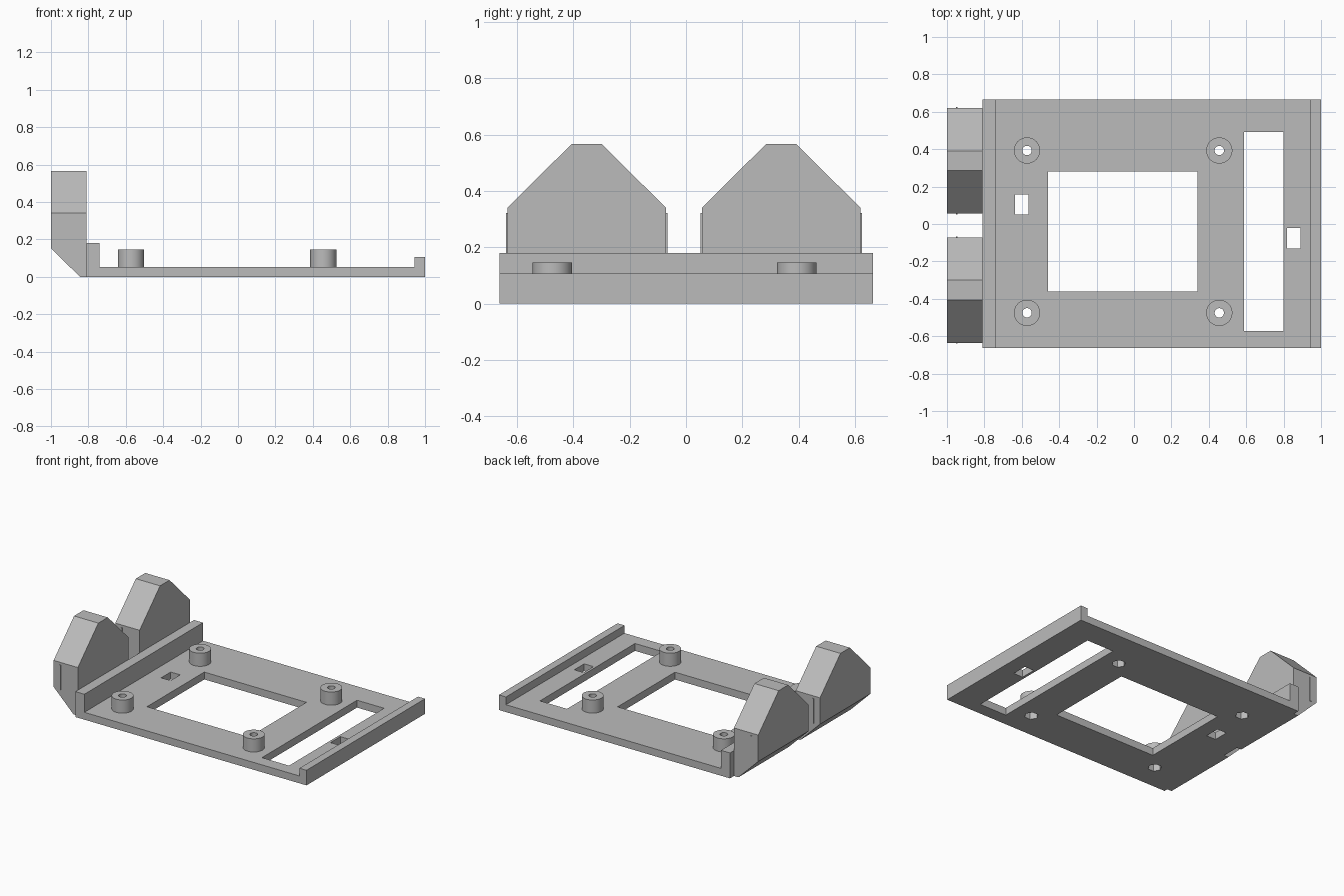
import bpy, bmesh, math
from mathutils import Vector, Matrix

if "Cube" in bpy.data.objects:
    bpy.data.objects.remove(bpy.data.objects["Cube"])

grey = bpy.data.materials.new("grey plastic")
grey.diffuse_color = (0.5, 0.5, 0.5, 1)
grey.use_nodes = True
grey.node_tree.nodes["Principled BSDF"].inputs["Base Color"].default_value = grey.diffuse_color


def finish(name, bm):
    bmesh.ops.recalc_face_normals(bm, faces=bm.faces)
    me = bpy.data.meshes.new(name)
    bm.to_mesh(me)
    bm.free()
    me.materials.append(grey)
    ob = bpy.data.objects.new(name, me)
    bpy.context.collection.objects.link(ob)
    return ob


def prism(points, offset):
    """Extrude a closed outline of 3D points along an offset."""
    bm = bmesh.new()
    face = bm.faces.new([bm.verts.new(p) for p in points])
    new = bmesh.ops.extrude_face_region(bm, geom=[face])["geom"]
    bmesh.ops.translate(bm, vec=offset, verts=[v for v in new if isinstance(v, bmesh.types.BMVert)])
    return bm


def box(x0, x1, y0, y1, z0, z1):
    return prism([(x0, y0, z0), (x1, y0, z0), (x1, y1, z0), (x0, y1, z0)], (0, 0, z1 - z0))


def cut(target, cutter):
    cutter.hide_render = True
    cutter.hide_set(True)
    mod = target.modifiers.new("cut", 'BOOLEAN')
    mod.operation = 'DIFFERENCE'
    mod.solver = 'EXACT'
    mod.object = cutter


# Base tray: flat plate with a tall lip on the left and a low lip on the right
Y0, Y1 = -0.662, 0.665
outline = [(-0.81, 0), (1, 0), (1, 0.107), (0.945, 0.107), (0.945, 0.052),
           (-0.74, 0.052), (-0.74, 0.18), (-0.81, 0.18)]
tray = finish("base_tray", prism([(x, Y0, z) for x, z in outline], (0, Y1 - Y0, 0)))

# Rectangular openings
for name, r in {"main_window": (-0.46, 0.34, -0.362, 0.28),
                "long_slot": (0.588, 0.80, -0.572, 0.492),
                "left_tie_hole": (-0.637, -0.563, 0.05, 0.157),
                "right_tie_hole": (0.817, 0.89, -0.132, -0.022)}.items():
    cut(tray, finish(name + "_cutter", box(*r, -0.1, 0.3)))

# Standoff tubes, each above a hexagonal nut pocket
for x in (-0.572, 0.456):
    for y in (-0.475, 0.393):
        bm = bmesh.new()
        ring = [bm.verts.new(p) for p in
                ((0.025, 0, 0.052), (0.07, 0, 0.052), (0.07, 0, 0.145), (0.025, 0, 0.145))]
        edges = [bm.edges.new((ring[i], ring[(i + 1) % 4])) for i in range(4)]
        bmesh.ops.spin(bm, geom=ring + edges, cent=(0, 0, 0), axis=(0, 0, 1),
                       angle=math.tau, steps=40, use_merge=True)
        bmesh.ops.remove_doubles(bm, verts=bm.verts, dist=1e-5)
        bmesh.ops.translate(bm, vec=(x, y, 0), verts=bm.verts)
        tube = finish("standoff", bm)
        bpy.ops.object.select_all(action='DESELECT')
        tube.select_set(True)
        bpy.context.view_layer.objects.active = tube
        bpy.ops.object.shade_smooth_by_angle(angle=math.radians(35))
        hexagon = [(x + 0.045 * math.cos(k * math.pi / 3), y + 0.045 * math.sin(k * math.pi / 3), -0.1)
                   for k in range(6)]
        cut(tray, finish("nut_pocket_cutter", prism(hexagon, (0, 0, 0.3))))

# Two gabled side brackets with a sloped underside and thin side ribs
for y in (-0.353, 0.338):
    half = [(0.282, 0), (0.282, 0.34), (0.053, 0.567)]
    gable = half + [(-a, z) for a, z in reversed(half)]
    bm = prism([(-1, y + a, z) for a, z in gable], (0.19, 0, 0))
    bmesh.ops.recalc_face_normals(bm, faces=bm.faces)
    cutres = bmesh.ops.bisect_plane(bm, geom=bm.verts[:] + bm.edges[:] + bm.faces[:],
                                    plane_co=(-1, 0, 0.153), plane_no=(-0.153, 0, -0.155),
                                    clear_outer=True)
    bmesh.ops.holes_fill(bm, edges=[e for e in bm.edges if e.is_boundary])
    finish("bracket", bm)
    for s in (-1, 1):
        a, b = sorted((y + s * 0.27, y + s * 0.287))
        finish("bracket_rib", box(-0.953, -0.943, a, b, 0.145, 0.322))
